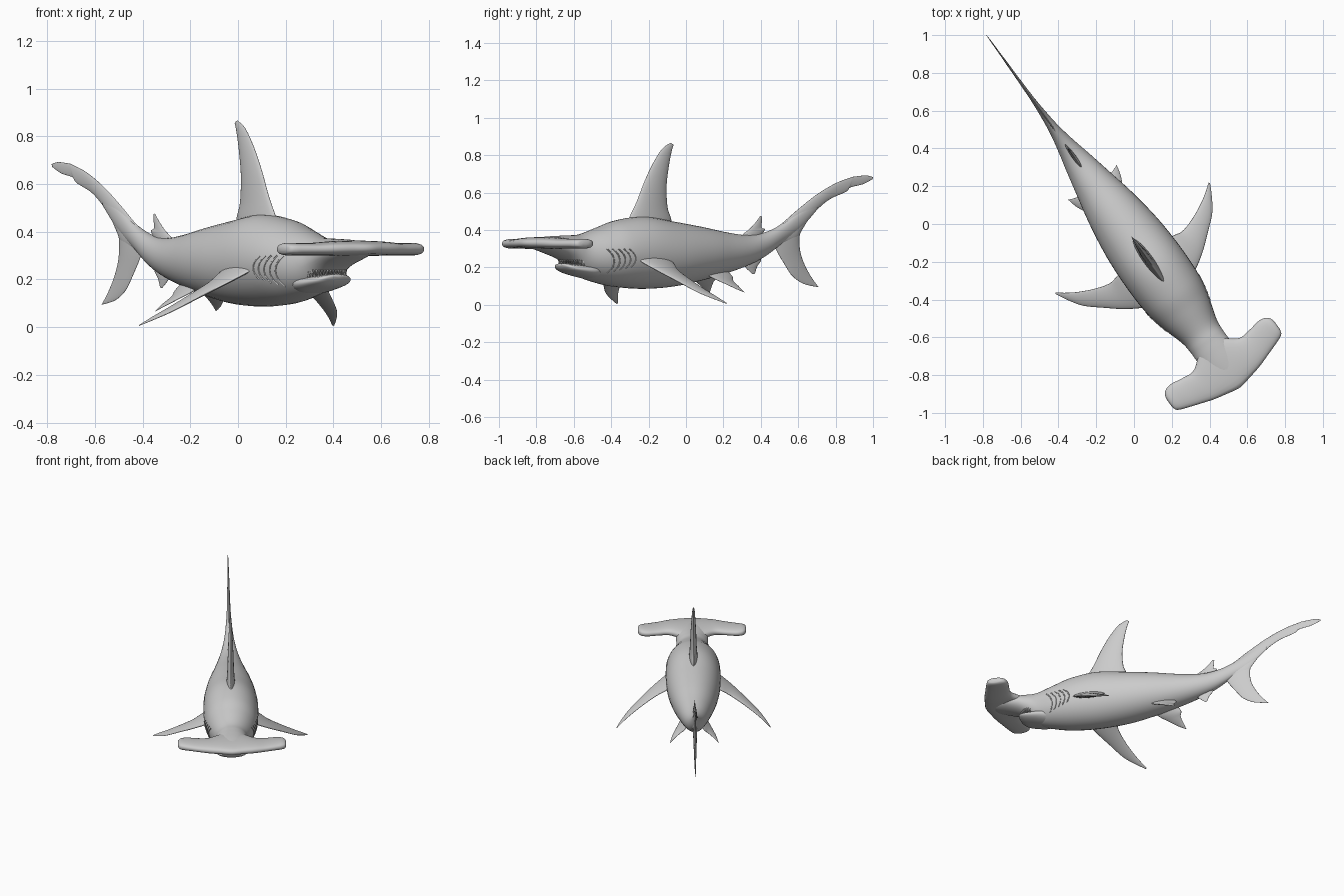
import bpy, bmesh, math
from mathutils import Vector

# Shark space: s = distance toward the nose, t = toward its left, z = up.
# The swimming direction is turned in the ground plane.
FWD, LEFT = Vector((0.584, -0.812, 0)), Vector((0.812, 0.584, 0))


def place(s, t, z):
    return FWD * s + LEFT * (t - 0.05) + Vector((0, 0, z))


def smooth_rows(rows, n=6):
    """Catmull-Rom interpolation of rows of numbers."""
    pts = [rows[0]] + list(rows) + [rows[-1]]
    out = []
    for a, b, c, d in zip(pts, pts[1:], pts[2:], pts[3:]):
        for i in range(n):
            u = i / n
            out.append([0.5 * (2 * q + (r - p) * u + (2 * p - 5 * q + 4 * r - w) * u * u
                               + (3 * q - p - 3 * r + w) * u ** 3)
                        for p, q, r, w in zip(a, b, c, d)])
    out.append(list(rows[-1]))
    return out


def loft(name, rings):
    """Skin closed rings of shark-space points and cap both ends."""
    bm = bmesh.new()
    loops = [[bm.verts.new(place(*p)) for p in ring] for ring in rings]
    n = len(loops[0])
    for a, b in zip(loops, loops[1:]):
        for i in range(n):
            j = (i + 1) % n
            bm.faces.new((a[i], a[j], b[j], b[i]))
    bm.faces.new(loops[0])
    bm.faces.new(loops[-1])
    bmesh.ops.recalc_face_normals(bm, faces=bm.faces)
    for f in bm.faces:
        f.smooth = True
    me = bpy.data.meshes.new(name)
    bm.to_mesh(me)
    bm.free()
    ob = bpy.data.objects.new(name, me)
    bpy.context.collection.objects.link(ob)
    return ob


def blade(name, sections, normal, power=1.3, n=6):
    """Fin from sections (leading s,t,z, trailing s,t,z, half thickness)."""
    normal = Vector(normal).normalized()
    rings = []
    for r in smooth_rows(sections, n):
        lead, trail = Vector(r[:3]), Vector(r[3:6])
        ring = []
        for i in range(24):
            a = math.tau * i / 24
            sn = math.sin(a)
            h = math.copysign(abs(sn) ** power, sn) * max(r[6], 0.0008)
            ring.append(lead.lerp(trail, (1 - math.cos(a)) / 2) + normal * h)
        rings.append(ring)
    return loft(name, rings)


def upright_fin(name, rows):
    """Fin on the centre plane: rows (lead s, lead z, trail s, trail z, half thickness)."""
    return blade(name, [(a, 0, b, c, 0, d, h) for a, b, c, d, h in rows], (0, 1, 0))


def paired_fins(name, rows, normal):
    for side, m in (("left", 1), ("right", -1)):
        sec = [(a, b * m, c, d, e * m, f, h) for a, b, c, d, e, f, h in rows]
        blade(name + "_" + side, sec, (normal[0], normal[1] * m, normal[2]))


# Body: s, top z, bottom z, half width
body = smooth_rows([
    (0.99, 0.345, 0.315, 0.03), (0.95, 0.357, 0.297, 0.075), (0.87, 0.366, 0.272, 0.10),
    (0.79, 0.370, 0.243, 0.104), (0.73, 0.372, 0.205, 0.104), (0.66, 0.378, 0.150, 0.112),
    (0.54, 0.415, 0.115, 0.148), (0.42, 0.452, 0.095, 0.172), (0.25, 0.472, 0.086, 0.179),
    (0.06, 0.447, 0.097, 0.170), (-0.13, 0.418, 0.130, 0.143), (-0.30, 0.388, 0.170, 0.107),
    (-0.44, 0.373, 0.212, 0.076), (-0.55, 0.386, 0.258, 0.050), (-0.66, 0.428, 0.325, 0.029),
    (-0.78, 0.500, 0.400, 0.016), (-0.90, 0.575, 0.510, 0.008)])


def ellipse_ring(s, top, bottom, w, n=40):
    c, h = (top + bottom) / 2, (top - bottom) / 2
    return [(s, w * math.cos(math.tau * i / n), c + h * math.sin(math.tau * i / n)) for i in range(n)]


loft("body", [ellipse_ring(*r) for r in body])

# Hammer-shaped head: t, front s, back s, centre z, half thickness
half = [(0.0, 1.03, 0.70, 0.330, 0.033), (0.08, 1.016, 0.765, 0.330, 0.032),
        (0.15, 1.0, 0.815, 0.329, 0.029), (0.22, 0.977, 0.812, 0.327, 0.026),
        (0.285, 0.955, 0.802, 0.327, 0.026), (0.325, 0.94, 0.81, 0.327, 0.026),
        (0.345, 0.925, 0.83, 0.327, 0.020), (0.352, 0.90, 0.855, 0.327, 0.008)]
rows = [(-t, *r) for t, *r in reversed(half[1:])] + half
blade("hammer_head", [(f, t, z, b, t, z, h) for t, f, b, z, h in rows], (0, 0, 1), 0.7)

# Lower jaw
jaw = [(0.795, 0.218, 0.208, 0.025), (0.785, 0.222, 0.192, 0.06), (0.755, 0.222, 0.172, 0.088),
       (0.70, 0.221, 0.156, 0.102), (0.62, 0.225, 0.140, 0.105), (0.55, 0.23, 0.14, 0.08)]
loft("lower_jaw", [ellipse_ring(*r) for r in smooth_rows(jaw)])

# Teeth around the upper and lower mouth edge
for row, (base, tip, count) in {"upper": (0.246, 0.216, 22), "lower": (0.21, 0.23, 18)}.items():
    bm = bmesh.new()
    for i in range(count):
        a = math.pi * (0.06 + 0.88 * i / (count - 1))
        s, t = 0.685 + 0.096 * math.sin(a), 0.092 * math.cos(a)
        ring = [bm.verts.new(place(s + 0.006 * math.cos(k * math.tau / 5),
                                   t + 0.006 * math.sin(k * math.tau / 5), base)) for k in range(5)]
        top = bm.verts.new(place(s, t, tip))
        for k in range(5):
            bm.faces.new((ring[k], ring[(k + 1) % 5], top))
        bm.faces.new(ring)
    bmesh.ops.recalc_face_normals(bm, faces=bm.faces)
    me = bpy.data.meshes.new(row + "_teeth")
    bm.to_mesh(me)
    bm.free()
    bpy.context.collection.objects.link(bpy.data.objects.new(row + "_teeth", me))

# Gill slits following the flank
for side, m in (("left", 1), ("right", -1)):
    cu = bpy.data.curves.new("gills_" + side, 'CURVE')
    cu.dimensions, cu.bevel_depth, cu.bevel_resolution = '3D', 0.0035, 1
    for g in range(5):
        sp = cu.splines.new('POLY')
        sp.points.add(8)
        for i, p in enumerate(sp.points):
            u = i / 8
            z = 0.17 + 0.008 * g + (0.13 - 0.008 * g) * u
            s = 0.55 - 0.031 * g + 0.03 * (2 * u - 1) ** 2 - 0.02 * (1 - u)
            _, top, bot, w = min(body, key=lambda r: abs(r[0] - s))
            near = sorted(body, key=lambda r: abs(r[0] - s))[:2]
            k = (s - near[0][0]) / (near[1][0] - near[0][0])
            top, bot, w = [near[0][j] + k * (near[1][j] - near[0][j]) for j in (1, 2, 3)]
            e = (z - (top + bot) / 2) / ((top - bot) / 2)
            p.co = (*place(s, m * w * math.sqrt(max(0, 1 - e * e)), z), 1)
    bpy.context.collection.objects.link(bpy.data.objects.new("gills_" + side, cu))

# Fins on the centre line
upright_fin("dorsal_fin", [
    (0.37, 0.40, 0.08, 0.39, 0.030), (0.335, 0.472, 0.06, 0.45, 0.027),
    (0.29, 0.55, 0.085, 0.52, 0.022), (0.238, 0.66, 0.092, 0.63, 0.018),
    (0.18, 0.76, 0.078, 0.735, 0.013), (0.12, 0.835, 0.06, 0.815, 0.008),
    (0.065, 0.867, 0.046, 0.855, 0.002)])
upright_fin("second_dorsal_fin", [
    (-0.37, 0.34, -0.50, 0.34, 0.012), (-0.41, 0.377, -0.555, 0.40, 0.010),
    (-0.455, 0.407, -0.535, 0.413, 0.007), (-0.495, 0.442, -0.535, 0.44, 0.004),
    (-0.525, 0.476, -0.538, 0.473, 0.001)])
upright_fin("anal_fin", [
    (-0.40, 0.25, -0.50, 0.27, 0.010), (-0.425, 0.205, -0.53, 0.24, 0.008),
    (-0.45, 0.182, -0.505, 0.205, 0.005), (-0.475, 0.164, -0.49, 0.167, 0.001)])
upright_fin("tail_upper_lobe", [
    (-0.58, 0.385, -0.66, 0.32, 0.020), (-0.67, 0.438, -0.755, 0.34, 0.016),
    (-0.775, 0.512, -0.80, 0.40, 0.013), (-0.90, 0.592, -0.86, 0.475, 0.010),
    (-1.02, 0.65, -0.97, 0.558, 0.007), (-1.12, 0.681, -1.09, 0.605, 0.005),
    (-1.145, 0.686, -1.118, 0.628, 0.004), (-1.22, 0.692, -1.20, 0.645, 0.003),
    (-1.267, 0.684, -1.264, 0.672, 0.001)])
upright_fin("tail_lower_lobe", [
    (-0.60, 0.35, -0.80, 0.43, 0.014), (-0.635, 0.285, -0.783, 0.355, 0.013),
    (-0.682, 0.22, -0.79, 0.28, 0.010), (-0.735, 0.155, -0.82, 0.21, 0.007),
    (-0.81, 0.113, -0.862, 0.148, 0.004), (-0.91, 0.094, -0.905, 0.099, 0.001)])

# Paired fins: leading s,t,z, trailing s,t,z, half thickness
paired_fins("pectoral_fin", [
    (0.41, 0.09, 0.285, 0.18, 0.09, 0.275, 0.022), (0.39, 0.165, 0.238, 0.17, 0.17, 0.225, 0.020),
    (0.335, 0.255, 0.182, 0.180, 0.235, 0.182, 0.016), (0.268, 0.337, 0.128, 0.158, 0.315, 0.133, 0.012),
    (0.195, 0.42, 0.07, 0.120, 0.398, 0.08, 0.008), (0.125, 0.468, 0.034, 0.085, 0.455, 0.042, 0.005),
    (0.06, 0.503, 0.006, 0.052, 0.498, 0.009, 0.001)], (0, 0.56, 0.83))
paired_fins("pelvic_fin", [
    (-0.10, 0.05, 0.19, -0.26, 0.035, 0.20, 0.014), (-0.13, 0.085, 0.152, -0.295, 0.062, 0.155, 0.012),
    (-0.195, 0.118, 0.118, -0.285, 0.088, 0.128, 0.008), (-0.255, 0.145, 0.088, -0.295, 0.125, 0.098, 0.005),
    (-0.308, 0.158, 0.066, -0.305, 0.154, 0.07, 0.001)], (0, 0.7, 0.7))
